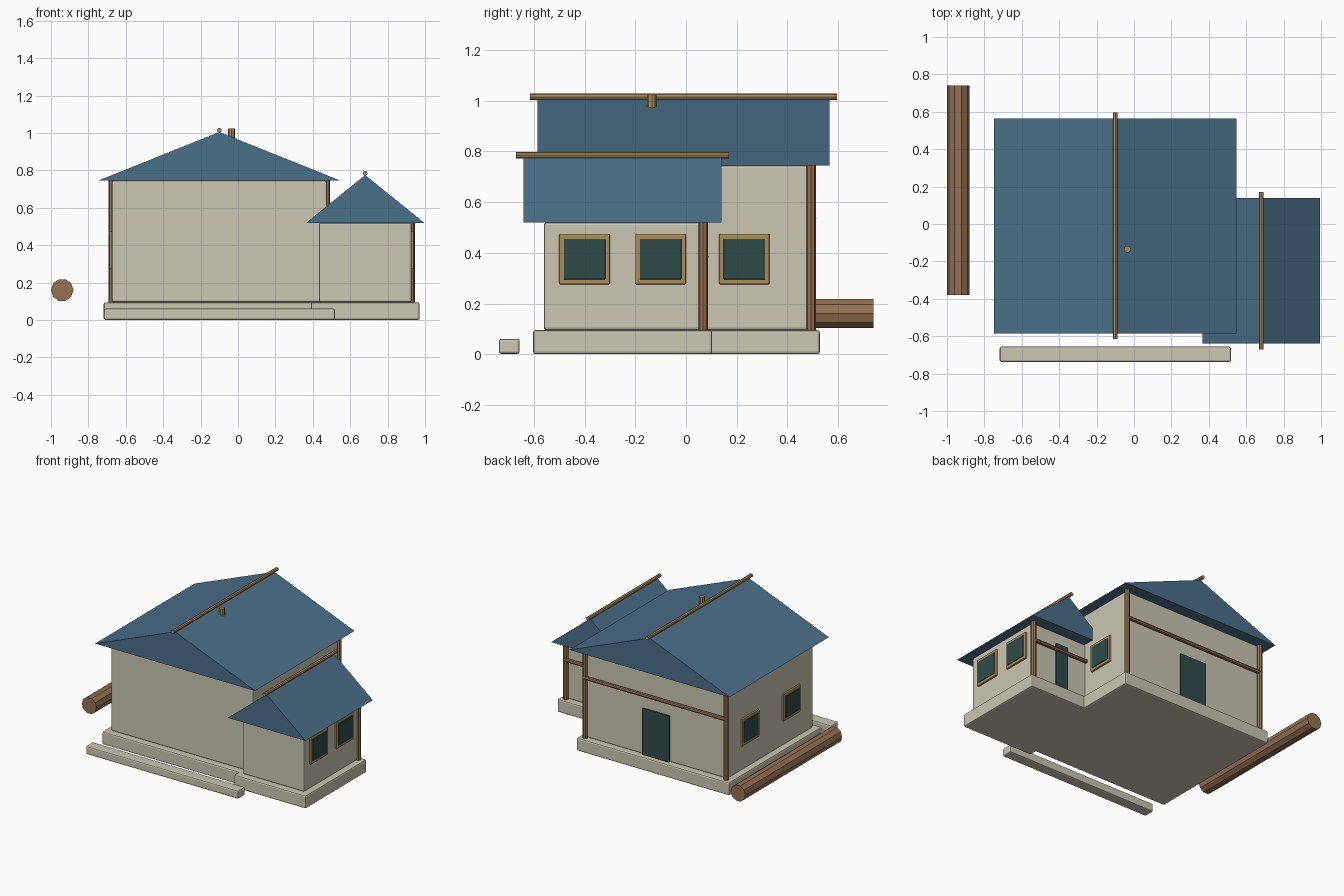
import bpy
import bmesh
from math import pi
from mathutils import Matrix, Vector

cube = bpy.data.objects.get("Cube")
if cube:
    bpy.data.objects.remove(cube, do_unlink=True)


def material(name, colour):
    m = bpy.data.materials.new(name)
    m.use_nodes = True
    m.diffuse_color = (*colour, 1)
    m.node_tree.nodes["Principled BSDF"].inputs["Base Color"].default_value = (*colour, 1)
    return m


PLASTER = material("pale plaster", (0.60, 0.57, 0.45))
ROOF = material("blue roof", (0.070, 0.160, 0.250))
TIMBER = material("brown timber", (0.30, 0.165, 0.085))
TRIM = material("light wood trim", (0.41, 0.26, 0.10))
GLASS = material("dark teal", (0.027, 0.072, 0.068))


def finish(name, bm, mat):
    bmesh.ops.recalc_face_normals(bm, faces=bm.faces[:])
    mesh = bpy.data.meshes.new(name)
    bm.to_mesh(mesh)
    bm.free()
    mesh.materials.append(mat)
    obj = bpy.data.objects.new(name, mesh)
    bpy.context.collection.objects.link(obj)
    return obj


def box(name, centre, size, mat, bevel=0.0):
    bm = bmesh.new()
    bmesh.ops.create_cube(bm, size=1)
    bmesh.ops.scale(bm, vec=size, verts=bm.verts[:])
    bmesh.ops.translate(bm, vec=centre, verts=bm.verts[:])
    if bevel:
        bmesh.ops.bevel(bm, geom=bm.edges[:], offset=bevel, segments=2,
                        profile=0.5, affect='EDGES')
    return finish(name, bm, mat)


def pole(name, start, end, radius, mat, sides=8):
    """Faceted round bar between two points."""
    a, b = Vector(start), Vector(end)
    bm = bmesh.new()
    bmesh.ops.create_cone(bm, cap_ends=True, segments=sides, radius1=radius,
                          radius2=radius, depth=(b - a).length)
    # turn a vertex onto the x axis
    bmesh.ops.rotate(bm, matrix=Matrix.Rotation(pi / 2, 3, 'Z'), verts=bm.verts[:])
    turn = Vector((0, 0, 1)).rotation_difference(b - a).to_matrix()
    bmesh.ops.rotate(bm, matrix=turn, verts=bm.verts[:])
    bmesh.ops.translate(bm, vec=(a + b) / 2, verts=bm.verts[:])
    return finish(name, bm, mat)


def gable_roof(name, cx, cy, half_x, half_y, eave, peak):
    """Solid triangular prism with its ridge along y."""
    bm = bmesh.new()
    profile = [bm.verts.new((cx + x, cy - half_y, z))
               for x, z in ((-half_x, eave), (half_x, eave), (0, peak))]
    face = bm.faces.new(profile)
    moved = bmesh.ops.extrude_face_region(bm, geom=[face])["geom"]
    bmesh.ops.translate(bm, vec=(0, 2 * half_y, 0),
                        verts=[v for v in moved if isinstance(v, bmesh.types.BMVert)])
    if face.is_valid and len([f for f in bm.faces if len(f.verts) == 3]) < 2:
        bm.faces.new(profile)
    return finish(name, bm, ROOF)


def window(name, wall_x, y, side):
    box(name + "_frame", (wall_x, y, 0.375), (0.026, 0.2, 0.2), TRIM, 0.006)
    box(name + "_pane", (wall_x, y, 0.375), (0.036, 0.164, 0.16), GLASS, 0.003)


FLOOR = 0.095


def house(name, cx, cy, half_x, half_y, eave, peak, door_width):
    # foundation and walls
    margin = 0.043
    box(name + "_foundation", (cx, cy, FLOOR / 2),
        (2 * (half_x + margin), 2 * (half_y + margin), FLOOR), PLASTER, 0.01)
    box(name + "_walls", (cx, cy, (FLOOR + eave) / 2),
        (2 * half_x, 2 * half_y, eave - FLOOR), PLASTER, 0.01)
    # roof and ridge pole
    gable_roof(name + "_roof", cx, cy, half_x + 0.062 + half_x * 0.02,
               half_y + 0.08, eave, peak)
    ridge_half = half_y + 0.11
    pole(name + "_ridge", (cx, cy - ridge_half, peak + 0.01),
         (cx, cy + ridge_half, peak + 0.01), 0.013, TRIM)
    # back posts, cross beam and door
    back = cy + half_y
    for side, label in ((1, "left"), (-1, "right")):
        x = cx + side * (half_x - 0.002)
        pole(f"{name}_{label}_post", (x, back + 0.008, FLOOR), (x, back + 0.008, eave),
             0.019, TIMBER)
    beam_z = FLOOR + (eave - FLOOR) * 0.68
    pole(name + "_back_beam", (cx - half_x, back + 0.015, beam_z),
         (cx + half_x, back + 0.015, beam_z), 0.014, TIMBER)
    box(name + "_back_door", (cx, back, FLOOR + 0.17), (door_width, 0.024, 0.34), GLASS, 0.004)


house("main_house", -0.10, -0.01, 0.575, 0.495, 0.745, 1.005, 0.22)
house("annex", 0.68, -0.25, 0.248, 0.31, 0.52, 0.775, 0.10)

# windows on the side walls
for number, y in enumerate((-0.25, 0.23), 1):
    window(f"main_right_window_{number}", -0.675, y, -1)
window("main_left_window", 0.475, 0.23, 1)
for number, y in enumerate((-0.40, -0.10), 1):
    window(f"annex_window_{number}", 0.928, y, 1)

# small roof vent, front step and loose log
pole("roof_vent", (-0.035, -0.135, 0.97), (-0.035, -0.135, 1.025), 0.019, TRIM)
box("front_step", (-0.10, -0.697, 0.031), (1.236, 0.082, 0.06), PLASTER, 0.01)
pole("log", (-0.94, -0.38, 0.16), (-0.94, 0.74, 0.16), 0.06, TIMBER, 10)
